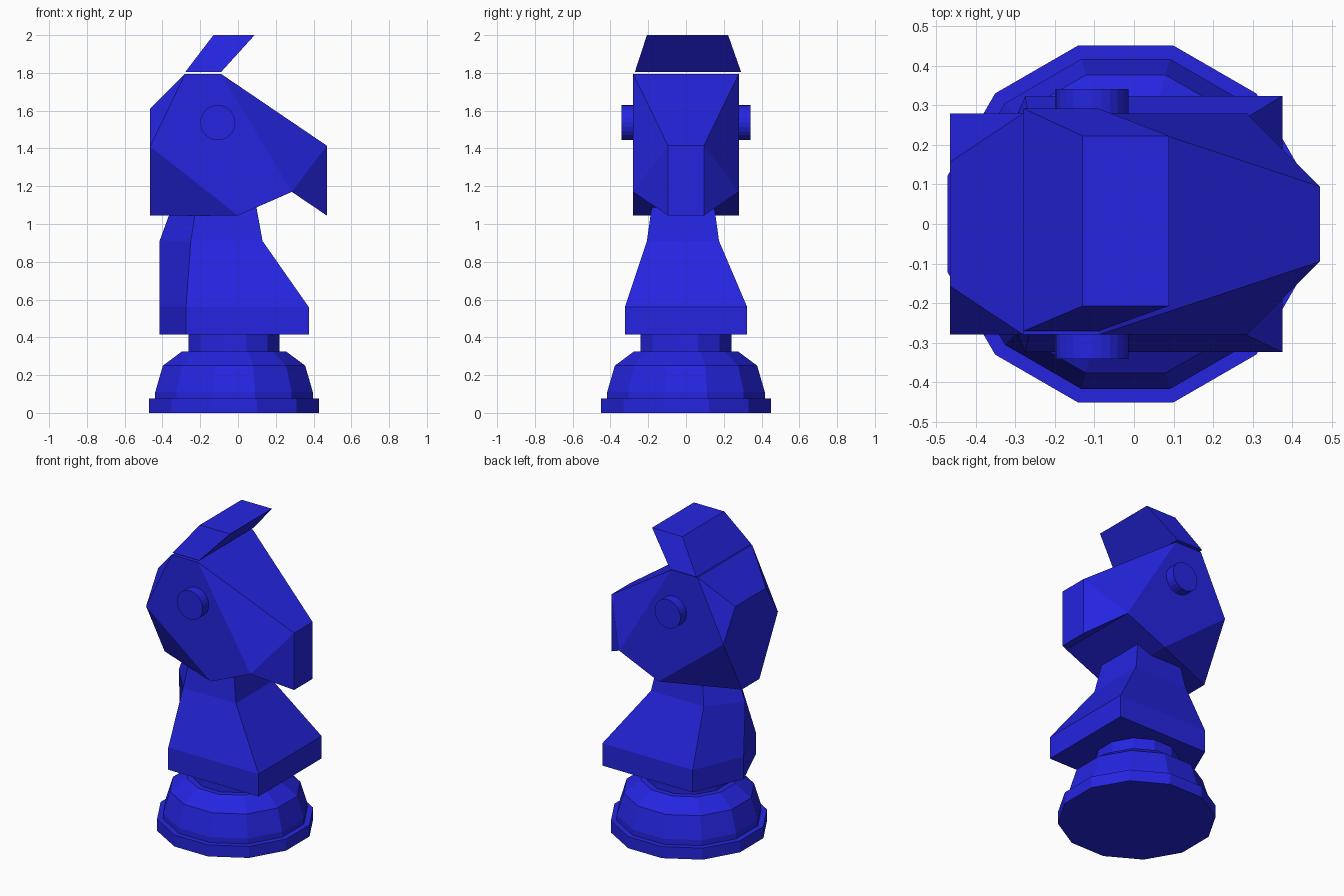
import bpy, bmesh
from math import cos, sin, pi, radians
from mathutils import Matrix

if "Cube" in bpy.data.objects:
    bpy.data.objects.remove(bpy.data.objects["Cube"])

blue = bpy.data.materials.new("blue")
blue.diffuse_color = (0.018, 0.018, 0.75, 1)
blue.use_nodes = True
blue.node_tree.nodes["Principled BSDF"].inputs["Base Color"].default_value = blue.diffuse_color


def finish(name, bm):
    bmesh.ops.recalc_face_normals(bm, faces=bm.faces)
    me = bpy.data.meshes.new(name)
    bm.to_mesh(me)
    bm.free()
    me.materials.append(blue)
    ob = bpy.data.objects.new(name, me)
    bpy.context.collection.objects.link(ob)
    return ob


def loft(name, rings):
    """Skin a stack of equal-length rings and cap both ends."""
    bm = bmesh.new()
    vs = [[bm.verts.new(p) for p in r] for r in rings]
    n = len(rings[0])
    for a, b in zip(vs, vs[1:]):
        for i in range(n):
            j = (i + 1) % n
            bm.faces.new((a[i], a[j], b[j], b[i]))
    bm.faces.new(vs[0][::-1])
    bm.faces.new(vs[-1])
    return finish(name, bm)


# Twelve-sided turned base
def ring12(r, z):
    return [(-0.021 + r * cos(radians(15 + 30 * i)), r * sin(radians(15 + 30 * i)), z)
            for i in range(12)]


loft("base", [ring12(r, z) for r, z in (
    (0.467, 0), (0.467, 0.075), (0.432, 0.075), (0.432, 0.11), (0.39, 0.25),
    (0.286, 0.325), (0.25, 0.325), (0.25, 0.415))])


# Neck: five-sided section with a ridge down the back
def ring5(z, front, side, back, w, yc):
    return [(front, yc - w, z), (front, yc + w, z), (side, yc + w, z),
            (back, yc, z), (side, yc - w, z)]


loft("neck", [ring5(*s) for s in (
    (0.415, 0.375, -0.275, -0.415, 0.324, 0),
    (0.56, 0.375, -0.275, -0.415, 0.324, 0),
    (0.91, 0.13, -0.25, -0.415, 0.191, -0.016),
    (1.13, 0.09, -0.215, -0.335, 0.16, -0.016))])

# Head: one half's outline points, mirrored in y
pts = {
    "crown_b": (-0.28, 0.28, 1.795), "crown_f": (-0.09, 0.28, 1.795),
    "nose_t": (0.47, 0.095, 1.415), "nose_b": (0.47, 0.095, 1.045),
    "jaw": (0.285, 0.28, 1.17), "throat": (0, 0.28, 1.045),
    "nape_b": (-0.465, 0.09, 1.045), "nape_s": (-0.465, 0.28, 1.41),
    "nape_t": (-0.465, 0.157, 1.61)}
bm = bmesh.new()
L = {k: bm.verts.new(p) for k, p in pts.items()}
R = {k: bm.verts.new((p[0], -p[1], p[2])) for k, p in pts.items()}
for s in (L, R):
    for f in ("crown_b crown_f jaw throat nape_s", "crown_f nose_t jaw",
              "nose_t nose_b jaw", "throat nape_b nape_s", "crown_b nape_s nape_t"):
        bm.faces.new([s[k] for k in f.split()])
for a, b in (("nape_t", "crown_b"), ("crown_b", "crown_f"), ("crown_f", "nose_t"),
             ("nose_t", "nose_b"), ("nose_b", "jaw"), ("jaw", "throat"), ("throat", "nape_b")):
    bm.faces.new((L[a], L[b], R[b], R[a]))
bm.faces.new([s[k] for s, k in ((L, "nape_t"), (L, "nape_s"), (L, "nape_b"),
                                (R, "nape_b"), (R, "nape_s"), (R, "nape_t"))])
finish("head", bm)

# Slanted crest just above the head
loft("crest", [[(x0, y0, z), (x1, y0, z), (x1, y1, z), (x0, y1, z)]
               for x0, x1, y0, y1, z in ((-0.28, -0.09, -0.271, 0.292, 1.804),
                                         (-0.13, 0.088, -0.207, 0.223, 2.0))])

# Eyes on both sides
for name, side in (("eye_right", -1), ("eye_left", 1)):
    bm = bmesh.new()
    bmesh.ops.create_cone(bm, cap_ends=True, segments=24, radius1=0.093, radius2=0.093, depth=0.1,
                          matrix=Matrix.Translation((-0.107, side * 0.292, 1.537))
                          @ Matrix.Rotation(pi / 2, 4, 'X'))
    finish(name, bm)
